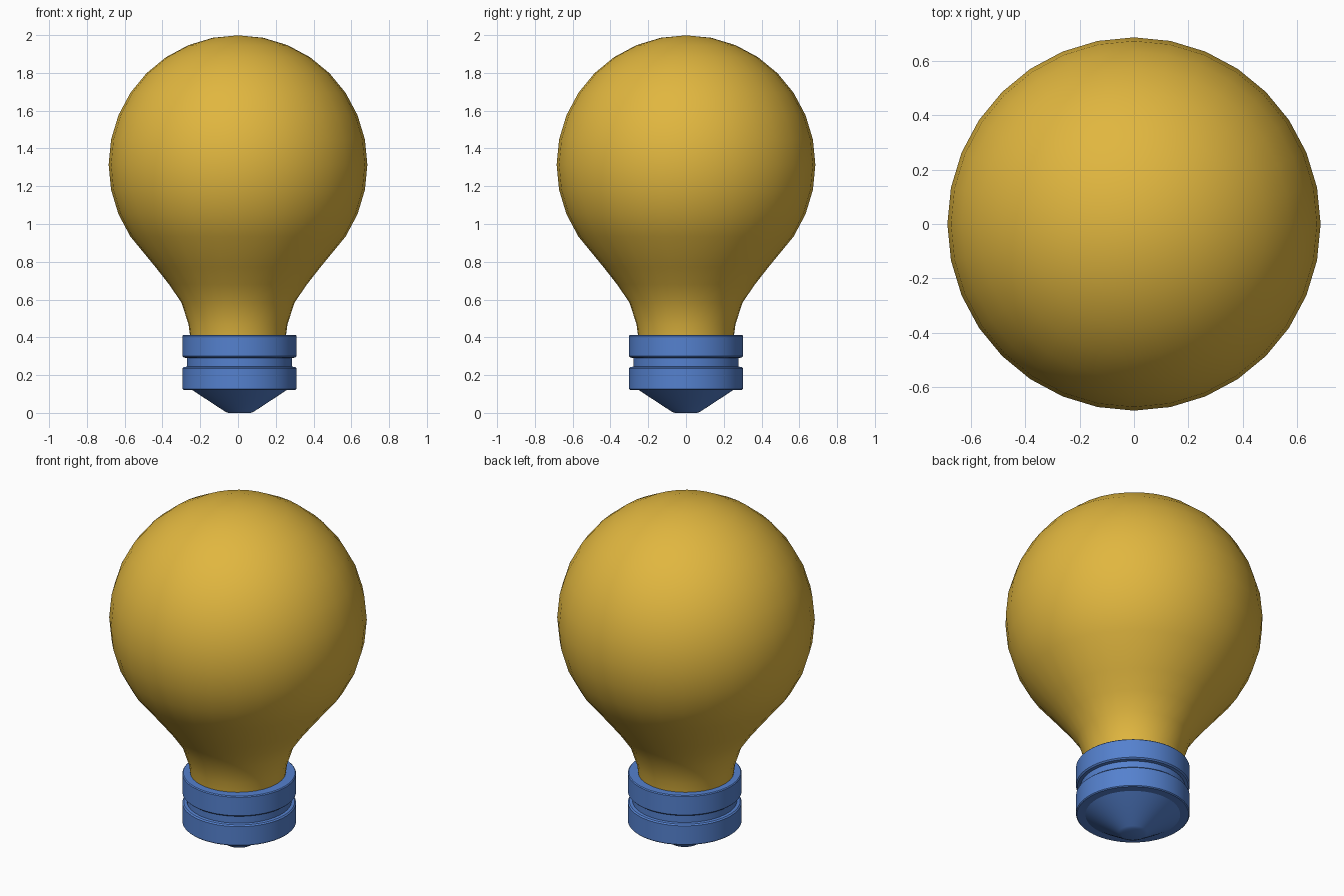
import bpy, bmesh
from math import sin, cos, pi, radians

if "Cube" in bpy.data.objects:
    bpy.data.objects.remove(bpy.data.objects["Cube"])


def lathe(name, profile, segments, color, center_x=0.0, angle=30):
    """Revolve (radius, z) points, listed bottom to top, around a vertical axis."""
    bm = bmesh.new()
    rings = []
    for r, z in profile:
        if r == 0:
            rings.append([bm.verts.new((center_x, 0, z))])
        else:
            rings.append([bm.verts.new((center_x + r * cos(2 * pi * i / segments),
                                        r * sin(2 * pi * i / segments), z))
                          for i in range(segments)])
    for low, high in zip(rings, rings[1:]):
        for i in range(segments):
            j = (i + 1) % segments
            if len(low) == 1:
                bm.faces.new((low[0], high[j], high[i]))
            elif len(high) == 1:
                bm.faces.new((low[i], low[j], high[0]))
            else:
                bm.faces.new((low[i], low[j], high[j], high[i]))
    bmesh.ops.recalc_face_normals(bm, faces=bm.faces)
    mesh = bpy.data.meshes.new(name)
    bm.to_mesh(mesh)
    bm.free()
    obj = bpy.data.objects.new(name, mesh)
    bpy.context.collection.objects.link(obj)
    mat = bpy.data.materials.new(name + "_material")
    mat.diffuse_color = color
    mat.use_nodes = True
    mat.node_tree.nodes["Principled BSDF"].inputs["Base Color"].default_value = mat.diffuse_color
    mesh.materials.append(mat)
    bpy.ops.object.select_all(action='DESELECT')
    obj.select_set(True)
    bpy.context.view_layer.objects.active = obj
    bpy.ops.object.shade_smooth_by_angle(angle=radians(angle))
    return obj


# Glass bulb: a tapered neck flowing into a 32 x 16 sphere
R, CZ = 0.685, 1.314
neck = [(0.253, 0.40), (0.262, 0.47), (0.30, 0.585), (0.365, 0.68), (0.437, 0.772)]
globe = [(R * cos(radians(a * 11.25)), CZ + R * sin(radians(a * 11.25)))
         for a in range(-3, 8)]
lathe("glass_bulb", neck + globe + [(0, CZ + R)], 32, (0.75, 0.47, 0.05, 1), angle=60)

# Screw base: two bands with a groove between, and a conical contact below
BLUE = (0.09, 0.22, 0.62, 1)
base = [(0, 0.0), (0.06, 0.0), (0.078, 0.008), (0.252, 0.122),
        (0.297, 0.122), (0.302, 0.127), (0.302, 0.236), (0.295, 0.243),
        (0.278, 0.245), (0.278, 0.29), (0.295, 0.293), (0.302, 0.30),
        (0.302, 0.408), (0.297, 0.413), (0, 0.413)]
lathe("screw_base", base, 64, BLUE, center_x=0.008)
